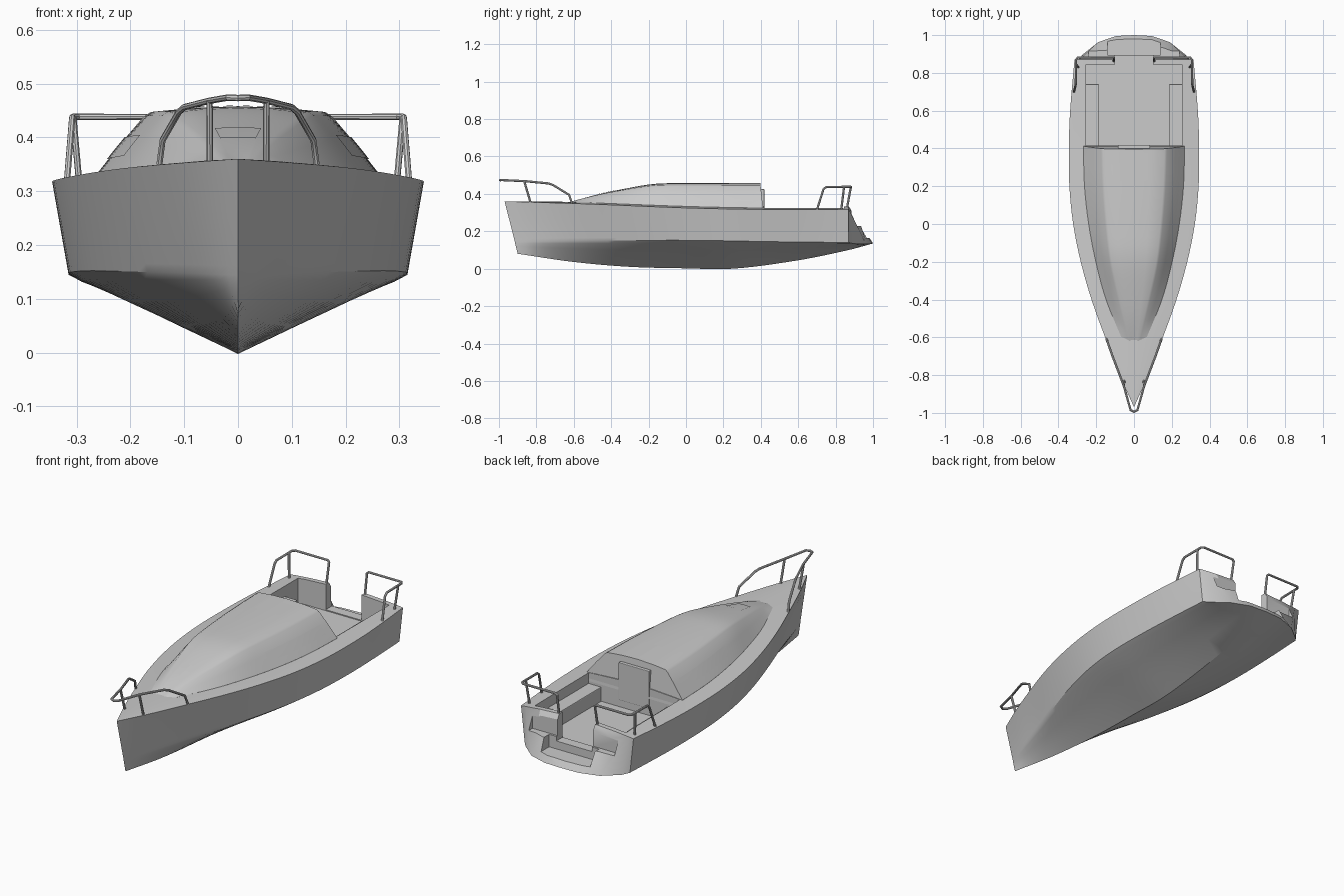
import bpy, bmesh, math

if "Cube" in bpy.data.objects:
    bpy.data.objects.remove(bpy.data.objects["Cube"])


def curve_at(table, y):
    """Smooth interpolation through (y, value) keys."""
    n = len(table)
    y = max(table[0][0], min(table[-1][0], y))
    i = 0
    while i < n - 2 and y > table[i + 1][0]:
        i += 1

    def slope(k):
        a, b = table[max(k - 1, 0)], table[min(k + 1, n - 1)]
        return (b[1] - a[1]) / (b[0] - a[0])
    (y0, v0), (y1, v1) = table[i], table[i + 1]
    h = y1 - y0
    t = (y - y0) / h
    return ((2*t**3 - 3*t**2 + 1)*v0 + (t**3 - 2*t**2 + t)*h*slope(i)
            + (3*t**2 - 2*t**3)*v1 + (t**3 - t**2)*h*slope(i + 1))


def mix(a, b, t):
    return a + (b - a)*t


def finish(name, bm, angle=None):
    bmesh.ops.recalc_face_normals(bm, faces=bm.faces[:])
    me = bpy.data.meshes.new(name)
    bm.to_mesh(me)
    bm.free()
    ob = bpy.data.objects.new(name, me)
    bpy.context.collection.objects.link(ob)
    if angle:
        smooth(ob, angle)
    return ob


def smooth(ob, angle):
    bpy.ops.object.select_all(action='DESELECT')
    ob.select_set(True)
    bpy.context.view_layer.objects.active = ob
    bpy.ops.object.shade_smooth_by_angle(angle=math.radians(angle))


def box(name, x0, x1, y0, y1, z0, z1, bevel=0):
    bm = bmesh.new()
    bmesh.ops.create_cube(bm, size=1)
    for v in bm.verts:
        v.co = (mix(x0, x1, v.co.x + .5), mix(y0, y1, v.co.y + .5), mix(z0, z1, v.co.z + .5))
    if bevel:
        bmesh.ops.bevel(bm, geom=bm.edges[:], offset=bevel, segments=2, affect='EDGES', profile=.5)
    return finish(name, bm)


def add_ring(bm, half):
    """Closed ring from a half section that starts and ends on the centreline."""
    right = [bm.verts.new(p) for p in half]
    left = [bm.verts.new((-x, y, z)) for x, y, z in half[1:-1]]
    return right + left[::-1]


def bridge(bm, a, b):
    n = len(a)
    for i in range(n):
        bm.faces.new((a[i], a[(i + 1) % n], b[(i + 1) % n], b[i]))


# Hull lines: half widths and heights along y
KEEL_Z = [(-.9, .08), (-.6, .036), (-.3, .01), (0, .002), (.25, 0), (.6, .045), (.87, .1), (1, .135)]
CHINE_X = [(-.915, 0), (-.8, .04), (-.6, .105), (-.4, .175), (-.2, .238), (0, .285), (.2, .31),
           (.4, .315), (.6, .31), (.87, .295), (1, .285)]
CHINE_Z = [(-.915, .14), (-.5, .145), (0, .148), (.5, .14), (1, .135)]
SHEER_X = [(-.97, 0), (-.8, .075), (-.6, .153), (-.4, .225), (-.2, .282), (0, .322), (.2, .342),
           (.4, .345), (.6, .338), (.87, .315)]
SHEER_Z = [(-.97, .36), (-.5, .345), (0, .325), (.4, .317), (.87, .317)]
FR = (0, .33, .66, .92, 1)


def deck_point(y, f):
    x = curve_at(SHEER_X, y)
    return (x*f, y, curve_at(SHEER_Z, y) + .02*(1 - f*f)*x/.345)


def hull_section(s):
    half = []
    for f in FR:
        y = mix(mix(-.9, -.915, f), 1 - .13*f**3, s)
        k, c = curve_at(KEEL_Z, y), curve_at(CHINE_Z, y)
        half.append((f*curve_at(CHINE_X, y), y, mix(k, c, f) + (.004 if f == 1 else 0)))
    ys = mix(-.97, .87, s)
    c, d = half[-1], deck_point(ys, 1)
    for t in (.08, .5, 1):
        half.append(tuple(mix(c[k], d[k], t) for k in range(3)))
    half += [deck_point(ys, f) for f in FR[3::-1]]
    if s == 0:
        half = [(0, y, z) for _, y, z in half]
    return half


# Hull with deck and raked, rounded transom
bm = bmesh.new()
rings = [add_ring(bm, hull_section(i/36)) for i in range(37)]
for a, b in zip(rings, rings[1:]):
    bridge(bm, a, b)
last = rings[-1]
n = len(last)
for side in (1, -1):
    r = [last[(side*i) % n] for i in range(12)]
    for k in range(3):
        bm.faces.new((r[k], r[k + 1], r[10 - k], r[11 - k]))
    bm.faces.new(r[3:9])
bmesh.ops.remove_doubles(bm, verts=bm.verts[:], dist=.0005)
bmesh.ops.dissolve_degenerate(bm, edges=bm.edges[:], dist=.0001)
hull = finish("hull", bm)

# Cockpit well, stern opening and transom steps cut from the hull
cuts = [(-.255, .255, .415, .845, .2, .7), (-.1, .1, .8, 1.1, .205, .7),
        (-.24, .24, .885, 1.1, .228, .7), (-.14, .14, .895, 1.1, .165, .7)]
for i, c in enumerate(cuts):
    cutter = box("cutter_%d" % i, *c)
    cutter.hide_render = True
    mod = hull.modifiers.new("cut", 'BOOLEAN')
    mod.operation, mod.solver, mod.object = 'DIFFERENCE', 'EXACT', cutter
    bpy.context.view_layer.objects.active = hull
    bpy.ops.object.modifier_apply(modifier=mod.name)
    bpy.data.objects.remove(cutter)
smooth(hull, 28)

# Cabin trunk
BASE_X = [(-.64, .05), (-.4, .148), (-.2, .202), (0, .24), (.2, .262), (.41, .268)]
TOP_X = [(-.64, .025), (-.4, .082), (-.2, .125), (0, .148), (.2, .163), (.41, .17)]
TOP_Z = [(-.64, .35), (-.5, .39), (-.35, .423), (-.2, .45), (-.1, .457), (.41, .457)]


def cabin_half(y):
    bx, tx, tz = (curve_at(t, y) for t in (BASE_X, TOP_X, TOP_Z))
    bz = min(deck_point(y, min(1, bx/curve_at(SHEER_X, y)))[2], tz - .004)
    ez = mix(bz, tz, .91)
    lean = .012*max(0, (y - .3)/.11)
    pts = [(0, y, bz - .04), (bx, y, bz - .04), (bx, y, bz), (mix(bx, tx, .5), y, mix(bz, ez, .52)),
           (mix(bx, tx, .95), y, mix(bz, ez, .95)), (tx - .008, y, ez + .002),
           (tx*.5, y, mix(ez, tz, .75)), (0, y, tz)]
    return [(x, yy - lean*(z - bz)/.11, z) for x, yy, z in pts]


bm = bmesh.new()
rings = [add_ring(bm, cabin_half(mix(-.64, .412, i/24))) for i in range(25)]
for a, b in zip(rings, rings[1:]):
    bridge(bm, a, b)
bm.faces.new(rings[0])
bm.faces.new(rings[-1])
finish("cabin", bm, 35)


def cabin_panel(name, y0, y1, lo, hi, sx):
    """Thin panel lying on the cabin between two positions up the section."""
    bm = bmesh.new()

    def at(h, u):
        k = min(int(u), len(h) - 2)
        return [mix(h[k][j], h[k + 1][j], u - k) for j in range(3)]
    rows = []
    for i in range(9):
        h = cabin_half(mix(y0, y1, i/8))
        row = []
        for u in (lo, (lo + hi)/2, hi):
            x, y, z = at(h, u)
            row.append(bm.verts.new((sx*(x + (.002 if hi < 5 else 0)), y, z + .002)))
        rows.append(row)
    for a, b in zip(rows, rows[1:]):
        for k in range(2):
            bm.faces.new((a[k], a[k + 1], b[k + 1], b[k]))
    return finish(name, bm, 40)


# Cabin windows, roof hatch, fore hatch and companionway door
for sx, side in ((1, "right"), (-1, "left")):
    cabin_panel("window_" + side, -.05, .36, 2.5, 3.2, sx)
    cabin_panel("roof_hatch_" + side, .23, .39, 6.1, 7, sx)
    cabin_panel("fore_hatch_" + side, -.47, -.38, 6, 7, sx)
box("companionway_door", -.085, .085, .40, .419, .235, .425, .003)

# Cockpit benches
for sx, side in ((1, "right"), (-1, "left")):
    a, b = sorted((sx*.185, sx*.258))
    box("bench_" + side, a, b, .412, .74, .195, .272, .004)


def tube(name, pts, r=.006):
    cu = bpy.data.curves.new(name, 'CURVE')
    cu.dimensions = '3D'
    cu.bevel_depth, cu.bevel_resolution, cu.use_fill_caps = r, 2, True
    sp = cu.splines.new('POLY')
    sp.points.add(len(pts) - 1)
    for p, q in zip(sp.points, pts):
        p.co = (*q, 1)
    ob = bpy.data.objects.new(name, cu)
    bpy.context.collection.objects.link(ob)
    bpy.ops.object.select_all(action='DESELECT')
    ob.select_set(True)
    bpy.context.view_layer.objects.active = ob
    bpy.ops.object.convert(target='MESH')
    smooth(bpy.context.object, 40)


# Bow rail
half = [(.018, -.985, .474), (.053, -.86, .468), (.1, -.735, .456), (.11, -.71, .447),
        (.14, -.625, .395), (.146, -.61, .35)]
tube("bow_rail", [(-x, y, z) for x, y, z in half[::-1]] + [(0, -.994, .473)] + half)

for sx, side in ((1, "right"), (-1, "left")):
    tube("bow_post_" + side, [(sx*.053, -.865, .468), (sx*.052, -.83, .35)])
    # Stern rail with its corner post
    rail = [(.318, .7, .315), (.309, .735, .425), (.308, .75, .437), (.307, .87, .438),
            (.297, .882, .438), (.115, .882, .438), (.106, .88, .43), (.108, .86, .32)]
    tube("stern_rail_" + side, [(sx*x, y, z) for x, y, z in rail])
    tube("stern_post_" + side, [(sx*.306, .845, .438), (sx*.295, .83, .315)])
